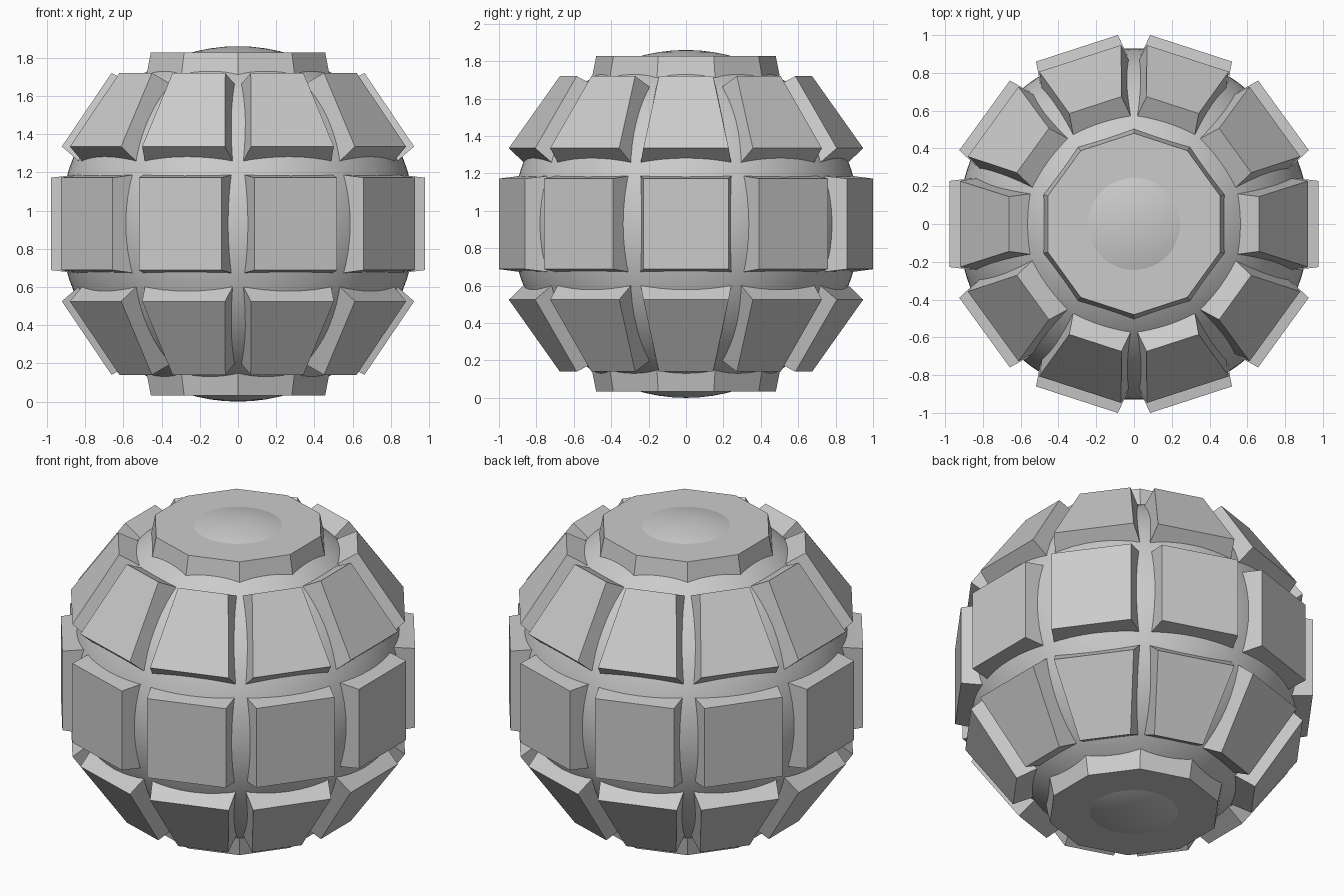
import bpy, bmesh, math
from mathutils import Vector, Matrix

if "Cube" in bpy.data.objects:
    bpy.data.objects.remove(bpy.data.objects["Cube"])

CZ = 0.93      # height of the ball centre
SIDES = 10


def make_object(name, bm):
    bmesh.ops.recalc_face_normals(bm, faces=bm.faces)
    mesh = bpy.data.meshes.new(name)
    bm.to_mesh(mesh)
    bm.free()
    obj = bpy.data.objects.new(name, mesh)
    bpy.context.collection.objects.link(obj)
    return obj


def loft(bm, outer, inner):
    """Closed solid between two matching loops."""
    a = [bm.verts.new(p) for p in outer]
    b = [bm.verts.new(p) for p in inner]
    n = len(a)
    bm.faces.new(a)
    bm.faces.new(b[::-1])
    for i in range(n):
        j = (i + 1) % n
        bm.faces.new((a[i], b[i], b[j], a[j]))


def plate_ring(name, low, high, mirror=False, depth=0.17, slope=0.12):
    """Ring of armour plates; low/high = (radius, height from centre, half width)."""
    up = Vector((high[0] - low[0], 0, high[1] - low[1])).normalized()
    normal = Vector((up.z, 0, -up.x))
    side = Vector((0, 1, 0))
    flare = depth * slope
    outer, inner = [], []
    for (r, z, w), s, v in ((low, -1, -1), (low, 1, -1), (high, 1, 1), (high, -1, 1)):
        p = Vector((r, s * w, z))
        outer.append(p)
        inner.append(p - normal * depth + side * s * flare + up * v * flare)
    bm = bmesh.new()
    flip = Matrix.Diagonal((1, 1, -1 if mirror else 1, 1))
    for i in range(SIDES):
        m = Matrix.Translation((0, 0, CZ)) @ Matrix.Rotation(math.tau * i / SIDES, 4, 'Z') @ flip
        loft(bm, [m @ p for p in outer], [m @ p for p in inner])
    return make_object(name, bm)


def cap(name, direction):
    """Ten-sided cap around a pole."""
    def ring(r, h):
        return [Vector((r * math.cos(math.tau * (i + 0.5) / SIDES),
                        r * math.sin(math.tau * (i + 0.5) / SIDES),
                        CZ + direction * h)) for i in range(SIDES)]
    bm = bmesh.new()
    loft(bm, ring(0.48, 0.897), ring(0.508, 0.757))
    return make_object(name, bm)


# smooth core ball
bm = bmesh.new()
bmesh.ops.create_uvsphere(bm, u_segments=80, v_segments=40, radius=0.93,
                          matrix=Matrix.Translation((0, 0, CZ)))
for f in bm.faces:
    f.smooth = True
make_object("core_ball", bm)

# three rings of plates
plate_ring("middle_plates", (0.978, -0.242, 0.228), (0.978, 0.242, 0.228))
LOW, HIGH = (0.922, 0.405, 0.228), (0.662, 0.79, 0.145)
plate_ring("upper_plates", LOW, HIGH)
plate_ring("lower_plates", LOW, HIGH, mirror=True)

# pole caps
cap("top_cap", 1)
cap("bottom_cap", -1)
